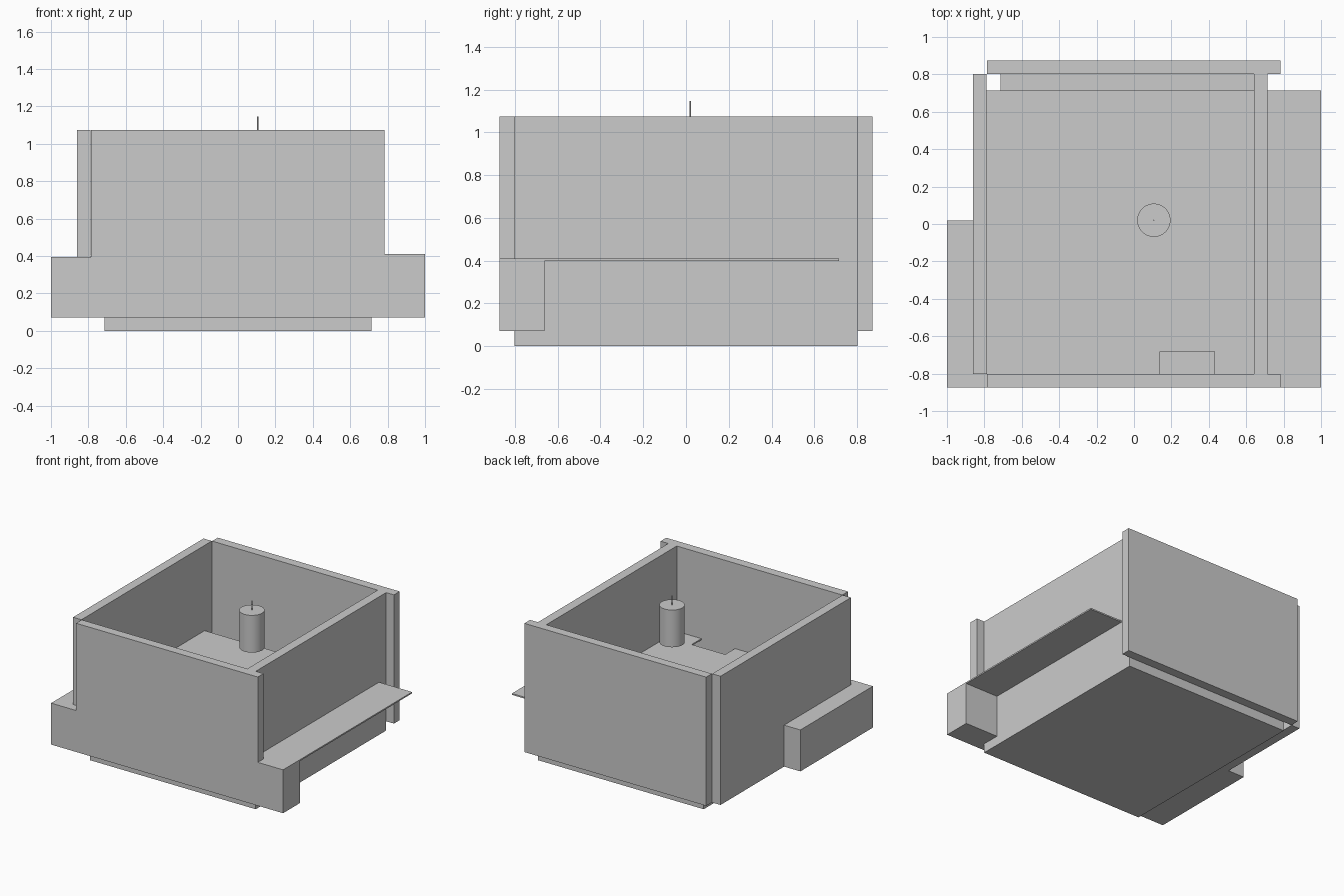
import bpy, bmesh

if "Cube" in bpy.data.objects:
    bpy.data.objects.remove(bpy.data.objects["Cube"])

grey = bpy.data.materials.new("light grey")
grey.diffuse_color = (0.6, 0.6, 0.6, 1)
grey.use_nodes = True
grey.node_tree.nodes["Principled BSDF"].inputs["Base Color"].default_value = grey.diffuse_color


def finish(name, bm):
    bmesh.ops.recalc_face_normals(bm, faces=bm.faces)
    me = bpy.data.meshes.new(name)
    bm.to_mesh(me)
    bm.free()
    me.materials.append(grey)
    ob = bpy.data.objects.new(name, me)
    bpy.context.collection.objects.link(ob)
    return ob


def slab(name, outline, z0, z1):
    """Extrude a flat outline from z0 up to z1."""
    bm = bmesh.new()
    face = bm.faces.new([bm.verts.new((x, y, z0)) for x, y in outline])
    ext = bmesh.ops.extrude_face_region(bm, geom=[face])
    top = [v for v in ext["geom"] if isinstance(v, bmesh.types.BMVert)]
    bmesh.ops.translate(bm, verts=top, vec=(0, 0, z1 - z0))
    return finish(name, bm)


def box(name, x0, x1, y0, y1, z0, z1):
    return slab(name, [(x0, y0), (x1, y0), (x1, y1), (x0, y1)], z0, z1)


def rod(name, x, y, r, z0, z1, sides):
    bpy.ops.mesh.primitive_cylinder_add(vertices=sides, radius=r, depth=z1 - z0,
                                        location=(x, y, (z0 + z1) / 2))
    ob = bpy.context.object
    ob.name = name
    ob.data.materials.append(grey)
    bpy.ops.object.shade_smooth_by_angle()


LOW, TOP, SHELF = 0.072, 1.075, 0.41

# Base and the four walls
box("base", -0.715, 0.715, -0.803, 0.803, 0, LOW)
box("front_wall", -0.785, 0.782, -0.873, -0.803, LOW, TOP)
box("back_wall", -0.785, 0.782, 0.803, 0.873, LOW, TOP)
box("left_wall", -0.86, -0.788, -0.803, 0.803, LOW, TOP)
box("right_wall", 0.642, 0.715, -0.803, 0.803, LOW, TOP)

# Thin shelf through the right wall, with a slot against the front wall
slab("shelf", [(-0.788, -0.803), (0.14, -0.803), (0.14, -0.683), (0.43, -0.683),
               (0.43, -0.803), (0.782, -0.803), (0.782, -0.873), (1.0, -0.873),
               (1.0, 0.715), (-0.788, 0.715)], SHELF - 0.011, SHELF)

# Side blocks
slab("left_block", [(-1.0, -0.873), (-0.785, -0.873), (-0.785, -0.803), (-0.86, -0.803),
                    (-0.86, 0.02), (-1.0, 0.02)], LOW, 0.395)
slab("right_block", [(0.782, -0.873), (1.0, -0.873), (1.0, -0.662), (0.715, -0.662),
                     (0.715, -0.803), (0.782, -0.803)], LOW, SHELF - 0.011)

# Suspended cylinder with its thin pin
rod("cylinder", 0.106, 0.02, 0.089, 0.785, TOP, 48)
rod("pin", 0.106, 0.02, 0.0035, TOP, 1.147, 12)
